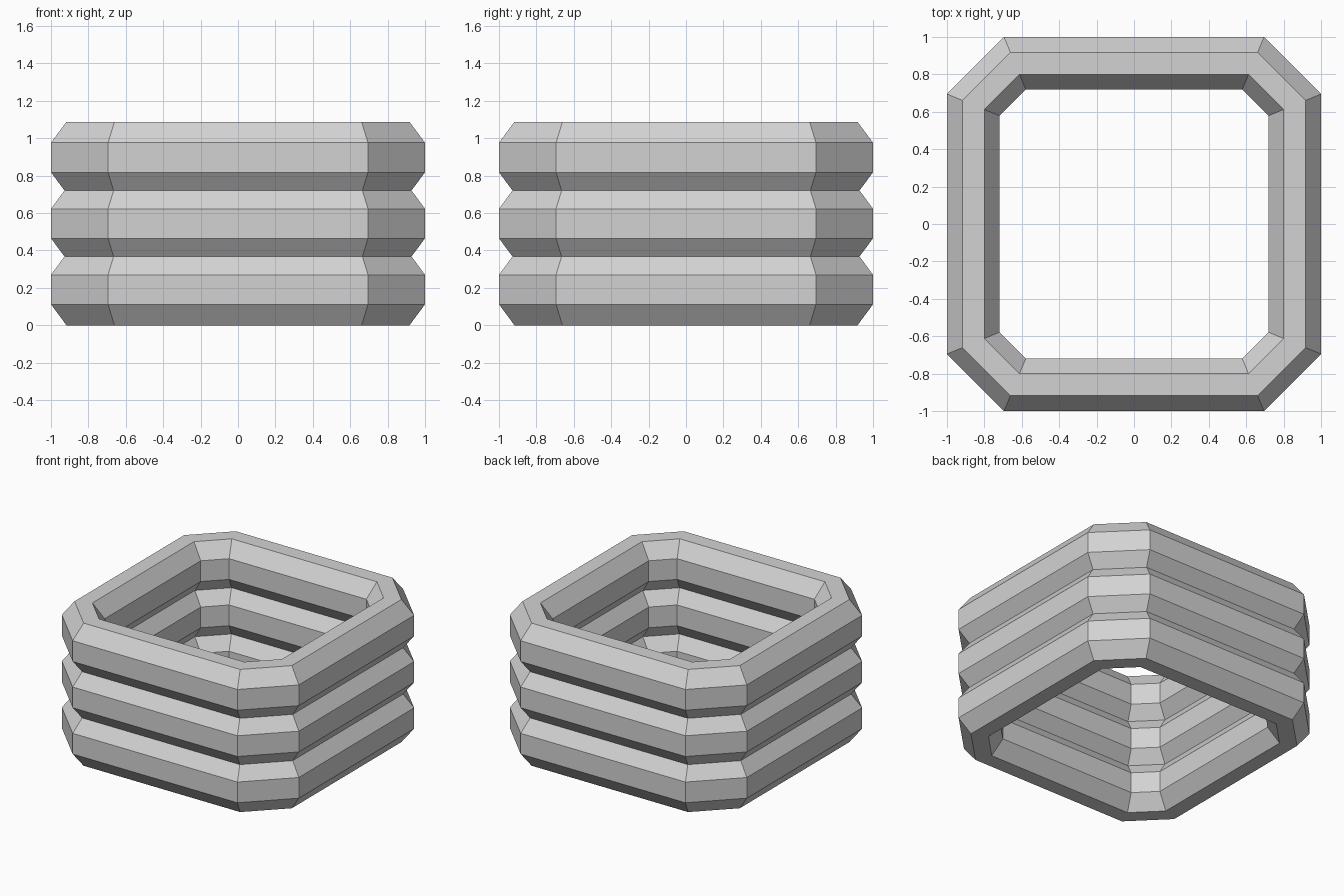
import bpy, bmesh, math

if "Cube" in bpy.data.objects:
    bpy.data.objects.remove(bpy.data.objects["Cube"])

grey = bpy.data.materials.new("light grey")
grey.diffuse_color = (0.65, 0.65, 0.65, 1)
grey.use_nodes = True
grey.node_tree.nodes["Principled BSDF"].inputs["Base Color"].default_value = grey.diffuse_color

# Bevelled wall section: (distance of the flat side from the centre, height)
SECTION = [(0.917, 0), (1.0, 0.112), (1.0, 0.27), (0.917, 0.382),
           (0.80, 0.382), (0.72, 0.27), (0.72, 0.112), (0.80, 0)]
MITRE = math.tan(math.radians(22.5))


def outline(r):
    """Square of half-width r with cut corners, mitred evenly at every offset."""
    c = 0.695 - MITRE * (1 - r)
    return [(r, -c), (r, c), (c, r), (-c, r), (-r, c), (-r, -c), (-c, -r), (c, -r)]


def make_ring(name, z0):
    bm = bmesh.new()
    loops = [[bm.verts.new((x, y, z0 + z)) for x, y in outline(r)] for r, z in SECTION]
    for i, a in enumerate(loops):
        b = loops[(i + 1) % len(loops)]
        for j in range(8):
            k = (j + 1) % 8
            bm.faces.new((a[j], a[k], b[k], b[j]))
    bmesh.ops.recalc_face_normals(bm, faces=bm.faces)
    me = bpy.data.meshes.new(name)
    bm.to_mesh(me)
    bm.free()
    me.materials.append(grey)
    bpy.context.collection.objects.link(bpy.data.objects.new(name, me))


# Three stacked rings, slightly sunk into each other
for name, z in (("bottom_ring", 0), ("middle_ring", 0.353), ("top_ring", 0.706)):
    make_ring(name, z)
